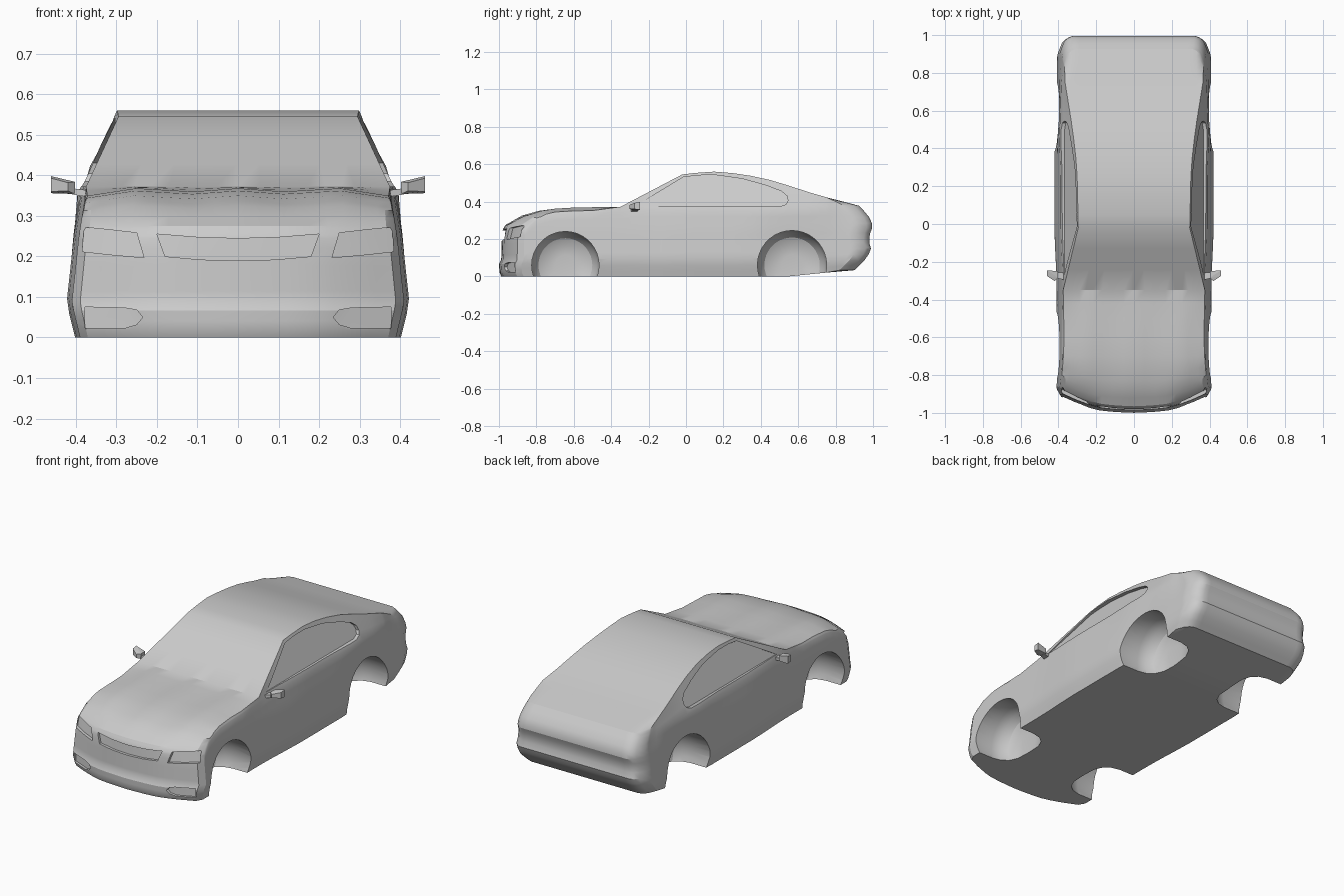
import bpy, bmesh, math

if "Cube" in bpy.data.objects:
    bpy.data.objects.remove(bpy.data.objects["Cube"])

grey = bpy.data.materials.new("light grey")
grey.diffuse_color = (0.6, 0.6, 0.6, 1)
grey.use_nodes = True
grey.node_tree.nodes["Principled BSDF"].inputs["Base Color"].default_value = grey.diffuse_color


def lerp(table, v):
    """Piecewise linear lookup in a list of (key, value)."""
    if v <= table[0][0]:
        return table[0][1]
    for (a, p), (b, q) in zip(table, table[1:]):
        if v <= b:
            return p + (q - p) * (v - a) / (b - a)
    return table[-1][1]


def make(name, bm):
    bmesh.ops.recalc_face_normals(bm, faces=bm.faces[:])
    me = bpy.data.meshes.new(name)
    bm.to_mesh(me)
    bm.free()
    ob = bpy.data.objects.new(name, me)
    bpy.context.collection.objects.link(ob)
    me.materials.append(grey)
    return ob


# Shape curves of the body
TOP = [(-1, .275), (-.95, .30), (-.9, .325), (-.8, .35), (-.7, .362), (-.6, .368), (-.35, .372),
       (-.02, .545), (.05, .553), (.15, .56), (.25, .552), (.35, .537), (.45, .515), (.55, .485),
       (.65, .452), (.75, .423), (.85, .405), (1, .377)]
TOP_W = [(-1, .385), (-.6, .37), (-.35, .375), (-.02, .295), (.3, .302), (.5, .325), (.75, .365), (1, .368)]
SIDE_W = [(0, .402), (.085, .423), (.25, .405), (.355, .388)]
LENGTH_W = [(-1, .97), (-.3, .97), (-.05, 1), (.4, 1), (.55, .97), (1, .965)]
SHOULDER = [(.3, 0), (.5, .016), (.7, .012), (.9, 0)]
BOTTOM = [(.55, 0), (.75, .02), (1, .033)]
FRONT = [(0, -.988), (.02, -.997), (.065, -1), (.09, -.988), (.2, -.985), (.25, -.98), (.275, -.965)]
REAR = [(.033, .9), (.08, .95), (.14, .992), (.17, .98), (.22, .98), (.27, 1), (.32, .978), (.377, .927)]
FRONT_PLAN = [(0, 0), (.25, .004), (.5, .015), (.75, .05), (.95, .085), (1, .12)]
REAR_PLAN = [(.84, 0), (.9, .01), (.95, .03), (1, .08)]
HOOD_WAVE = [(0, 0), (.3, -.008), (.68, 0), (1, -.018)]

STATIONS = [-1, -.95, -.9, -.85, -.8, -.7, -.6, -.5, -.42, -.35, -.24, -.13, -.02, .05, .15, .25,
            .35, .45, .55, .65, .75, .8, .85, .9, .95, 1]
LOW = [0, .08, .167, .27, .367, .467, .55, .633, .72, .8, .9, 1]
HALF = [.15, .3, .45, .58, .68, .77, .84, .9, .95, 1]
ACROSS = [-h for h in reversed(HALF)] + [0] + HALF
NL = len(LOW) - 1
NK = NL + 3


def section(Y, k):
    """Half width and height of level k at station Y."""
    top = lerp(TOP, Y)
    belt = min(.355, top - .03)
    bot = lerp(BOTTOM, Y)
    z = bot + (belt - bot) * LOW[min(k, NL)]
    w = lerp(SIDE_W, z) * lerp(LENGTH_W, Y)
    w += lerp(SHOULDER, Y) * max(0, (z - .2) / .155)
    if k > NL:
        s = (k - NL) / 3
        z = belt + (top - belt) * s
        w += (lerp(TOP_W, Y) - w) * s
    return w, z


def point(a, Y, k):
    w, z = section(Y, k)
    y = Y
    if Y < -.7:
        f = (-.7 - Y) / .3
        y = -.7 + f * (lerp(FRONT, section(-1, k)[1]) + .7 + lerp(FRONT_PLAN, abs(a)))
    if Y > .75:
        f = (Y - .75) / .25
        y = .75 + f * (lerp(REAR, section(1, k)[1]) - .75 - lerp(REAR_PLAN, abs(a)))
    if k > NL:
        fade = lerp([(-1, 0), (-.85, 1), (-.5, 1), (-.35, 0)], Y)
        z += fade * lerp(HOOD_WAVE, abs(a)) * (k - NL) / 3
    return a * w, y, z


# Car body: the skin of a shaped lattice
bm = bmesh.new()
verts = {}


def vert(i, j, k):
    if (i, j, k) not in verts:
        verts[i, j, k] = bm.verts.new(point(ACROSS[i], STATIONS[j], k))
    return verts[i, j, k]


NI, NJ = len(ACROSS) - 1, len(STATIONS) - 1
for i in range(NI):
    for j in range(NJ):
        for k in (0, NK):
            bm.faces.new([vert(i, j, k), vert(i + 1, j, k), vert(i + 1, j + 1, k), vert(i, j + 1, k)])
    for k in range(NK):
        for j in (0, NJ):
            bm.faces.new([vert(i, j, k), vert(i + 1, j, k), vert(i + 1, j, k + 1), vert(i, j, k + 1)])
for j in range(NJ):
    for k in range(NK):
        for i in (0, NI):
            bm.faces.new([vert(i, j, k), vert(i, j + 1, k), vert(i, j + 1, k + 1), vert(i, j, k + 1)])
body = make("car_body", bm)


# Cutters for wheel arches, windows, lamps and grille
def loft(bm, rings):
    rows = [[bm.verts.new(p) for p in r] for r in rings]
    n = len(rows[0])
    for r, s in zip(rows, rows[1:]):
        for i in range(n):
            bm.faces.new([r[i], r[(i + 1) % n], s[(i + 1) % n], s[i]])
    caps = [bm.faces.new(rows[0]), bm.faces.new(rows[-1])]
    bmesh.ops.triangulate(bm, faces=caps)


def arch(bm, s, y, z, r):
    prof = [(.6, 1), (.3, 1), (.25, .94), (.215, .8), (.195, .58), (.19, .3)]
    loft(bm, [[(s * x, y + r * f * math.cos(t * math.tau / 36), z + r * f * math.sin(t * math.tau / 36))
               for t in range(36)] for x, f in prof])


def window(bm, s, pts):
    loft(bm, [[(s * (.376 - .5 * (z - .355)), y, z) for y, z in pts], [(s * .6, y, z) for y, z in pts]])


def front_recess(bm, s, pts, depth):
    inner = [(s * x, lerp(FRONT, z) + lerp(FRONT_PLAN, min(1, abs(x) / .4)) + depth, z) for x, z in pts]
    loft(bm, [inner, [(s * x, -1.2, z) for x, z in pts]])


WINDOW = [(-.275, .373), (-.015, .53), (.06, .54), (.15, .543), (.3, .522), (.43, .486), (.51, .455),
          (.54, .43), (.545, .405), (.535, .385), (.5, .373)]
HEADLAMP = [(.232, .197), (.25, .258), (.32, .266), (.38, .272), (.384, .212), (.31, .204)]
FOG_LAMP = [(.235, .05), (.25, .068), (.28, .073), (.377, .075), (.377, .024), (.28, .023), (.25, .032)]
GRILLE = [(-.2, .255), (-.1, .247), (0, .244), (.1, .247), (.2, .255), (.18, .2), (.09, .192), (0, .19),
          (-.09, .192), (-.18, .2)]

bm = bmesh.new()
for s in (-1, 1):
    arch(bm, s, -.645, .06, .18)
    arch(bm, s, .567, .06, .185)
    window(bm, s, WINDOW)
    front_recess(bm, s, HEADLAMP, .018)
    front_recess(bm, s, FOG_LAMP, .015)
front_recess(bm, 1, GRILLE, .015)
cutter = make("cutter", bm)
cutter.hide_render = True

bpy.context.view_layer.objects.active = body
mod = body.modifiers.new("cut", 'BOOLEAN')
mod.operation = 'DIFFERENCE'
mod.solver = 'EXACT'
mod.object = cutter
bpy.ops.object.modifier_apply(modifier="cut")
bpy.data.objects.remove(cutter)
bpy.ops.object.select_all(action='DESELECT')
body.select_set(True)
bpy.ops.object.shade_smooth_by_angle(angle=math.radians(25))


# Door mirrors: housing and stalk as convex hulls
def hull(bm, pts):
    bmesh.ops.convex_hull(bm, input=[bm.verts.new(p) for p in pts])


for s, side in ((-1, "left"), (1, "right")):
    bm = bmesh.new()
    hull(bm, [(s * .402, y, z) for y in (-.285, -.25) for z in (.354, .384)] +
         [(s * .461, y, z) for y, z in ((-.275, .36), (-.245, .356), (-.275, .393), (-.245, .398))] +
         [(s * .42, -.302, .362), (s * .42, -.302, .382)])
    hull(bm, [(s * .36, y, z) for y in (-.3, -.26) for z in (.345, .362)] +
         [(s * .41, y, z) for y in (-.285, -.255) for z in (.353, .368)])
    make("door_mirror_" + side, bm)
